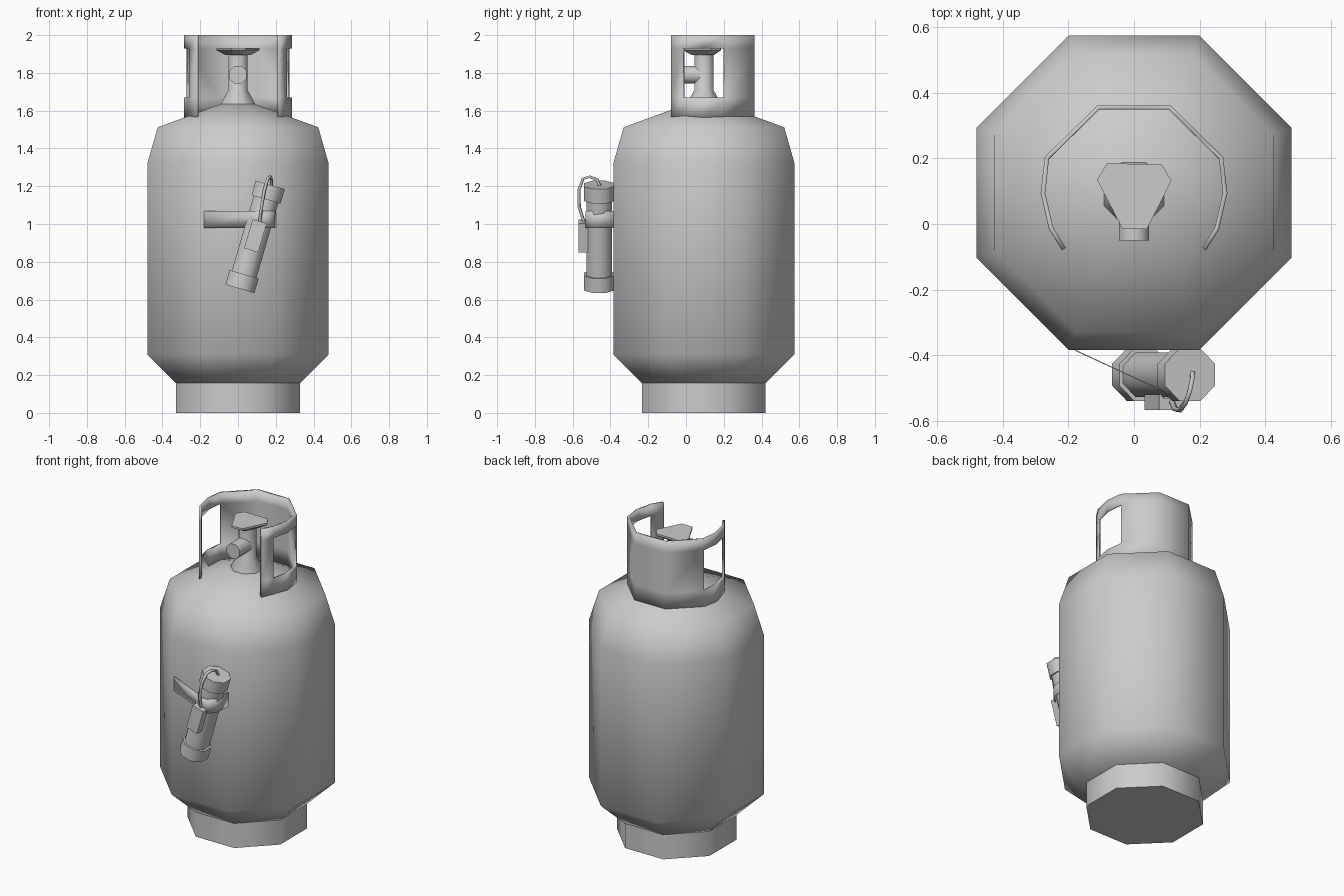
import bpy, bmesh, math
from mathutils import Vector, Matrix

cube = bpy.data.objects.get("Cube")
if cube:
    bpy.data.objects.remove(cube)

# Single painted-metal colour
grey = bpy.data.materials.new("plain_grey")
grey.use_nodes = True
colour = (0.6, 0.6, 0.6, 1)
grey.diffuse_color = colour
grey.node_tree.nodes["Principled BSDF"].inputs["Base Color"].default_value = colour

AXIS_Y = 0.095  # tank centre line


def finish(name, bm, angle=50):
    mesh = bpy.data.meshes.new(name)
    bm.to_mesh(mesh)
    bm.free()
    obj = bpy.data.objects.new(name, mesh)
    bpy.context.collection.objects.link(obj)
    mesh.materials.append(grey)
    bpy.ops.object.select_all(action='DESELECT')
    obj.select_set(True)
    bpy.context.view_layer.objects.active = obj
    bpy.ops.object.shade_smooth_by_angle(angle=math.radians(angle))
    return obj


def loft(name, rings, angle=50, matrix=Matrix()):
    """Bridge equal-length rings and cap both ends."""
    bm = bmesh.new()
    loops = [[bm.verts.new(matrix @ Vector(p)) for p in ring] for ring in rings]
    n = len(loops[0])
    for low, high in zip(loops, loops[1:]):
        for i in range(n):
            j = (i + 1) % n
            bm.faces.new((low[i], low[j], high[j], high[i]))
    bm.faces.new(loops[0][::-1])
    bm.faces.new(loops[-1])
    bmesh.ops.recalc_face_normals(bm, faces=bm.faces)
    return finish(name, bm, angle)


def octagon(apothem, z):
    r = apothem / math.cos(math.pi / 8)
    return [(r * math.cos((i + 0.5) * math.pi / 4),
             r * math.sin((i + 0.5) * math.pi / 4), z) for i in range(8)]


def turned(name, profile, matrix, angle=50):
    return loft(name, [octagon(a, z) for a, z in profile], angle, matrix)


centre = Matrix.Translation((0, AXIS_Y, 0))

# Tank body and foot ring
turned("foot_ring", [(0.327, 0), (0.327, 0.165)], centre)
turned("tank_body", [(0.327, 0.157), (0.48, 0.31), (0.48, 1.32),
                     (0.425, 1.512), (0.09, 1.635)], centre, 100)

# Guard collar with a window on each side
half = [(0.22, -0.08), (0.26, -0.015), (0.285, 0.095), (0.272, 0.205), (0.11, 0.363)]
path = half + [(-x, y) for x, y in reversed(half)]
window_columns = (1, 2, 6, 7)
levels = (1.562, 1.67, 1.93, 2.0)
bm = bmesh.new()
columns = [[bm.verts.new((x, y, z)) for z in levels] for x, y in path]
for c in range(len(path) - 1):
    for k in range(3):
        if not (k == 1 and c in window_columns):
            bm.faces.new((columns[c][k], columns[c + 1][k],
                          columns[c + 1][k + 1], columns[c][k + 1]))
collar = finish("guard_collar", bm, 50)
shell = collar.modifiers.new("thickness", 'SOLIDIFY')
shell.thickness = 0.014
shell.offset = -1

# Valve stem, outlet and hand wheel
turned("valve_stem", [(0.092, 1.60), (0.092, 1.635), (0.05, 1.71), (0.05, 1.91)], centre)
outlet_frame = Matrix.Translation((0, 0.08, 1.79)) @ Matrix.Rotation(math.pi / 2, 4, 'X')
turned("valve_outlet", [(0.046, 0), (0.046, 0.13)], outlet_frame)
wheel = [(-0.113, 0.135), (-0.035, -0.015), (0.04, -0.015),
         (0.114, 0.132), (0.085, 0.182), (-0.083, 0.185)]


def wheel_ring(s, z):
    return [(x * s, AXIS_Y + (y - AXIS_Y) * s, z) for x, y in wheel]


loft("hand_wheel", [wheel_ring(0.6, 1.895), wheel_ring(1, 1.92), wheel_ring(1, 1.932)], 30)

# Tilted canister on the front
tilt = Matrix.Translation((0.01, -0.46, 0.657)) @ Matrix.Rotation(math.radians(16.3), 4, 'Y')
turned("canister_body", [(0.068, 0.03), (0.068, 0.55)], tilt)
turned("canister_lower_cap", [(0.08, 0), (0.08, 0.08)], tilt)
turned("canister_upper_cap", [(0.08, 0.493), (0.08, 0.573)], tilt)

# Box on the canister, along its axis
loft("canister_box", [[(sx * 0.039, y, z) for sx, y in
                       ((-1, -0.108), (1, -0.108), (1, -0.06), (-1, -0.06))]
                      for z in (0.212, 0.372)], 30, tilt)

# Strap holding the canister to the tank
strap = [(-0.18, -0.387), (0.065, -0.5), (0.09, -0.533), (0.155, -0.533),
         (0.195, -0.495), (0.2, -0.384)]
bm = bmesh.new()
rows = [[bm.verts.new((x, y, z)) for x, y in strap] for z in (0.98, 1.07)]
for i in range(len(strap) - 1):
    bm.faces.new((rows[0][i], rows[0][i + 1], rows[1][i + 1], rows[1][i]))
band = finish("strap", bm, 50)
band.modifiers.new("thickness", 'SOLIDIFY').thickness = 0.003

# Wire from the box into the upper cap
curve = bpy.data.curves.new("wire", 'CURVE')
curve.dimensions = '3D'
curve.bevel_depth = 0.009
curve.bevel_resolution = 0
curve.use_fill_caps = True
points = [(0.115, -0.54, 1.01), (0.125, -0.565, 1.09), (0.14, -0.567, 1.18),
          (0.158, -0.545, 1.24), (0.17, -0.51, 1.25), (0.178, -0.47, 1.235),
          (0.178, -0.45, 1.19)]
spline = curve.splines.new('POLY')
spline.points.add(len(points) - 1)
for sp, p in zip(spline.points, points):
    sp.co = (*p, 1)
curve.materials.append(grey)
bpy.context.collection.objects.link(bpy.data.objects.new("wire", curve))
